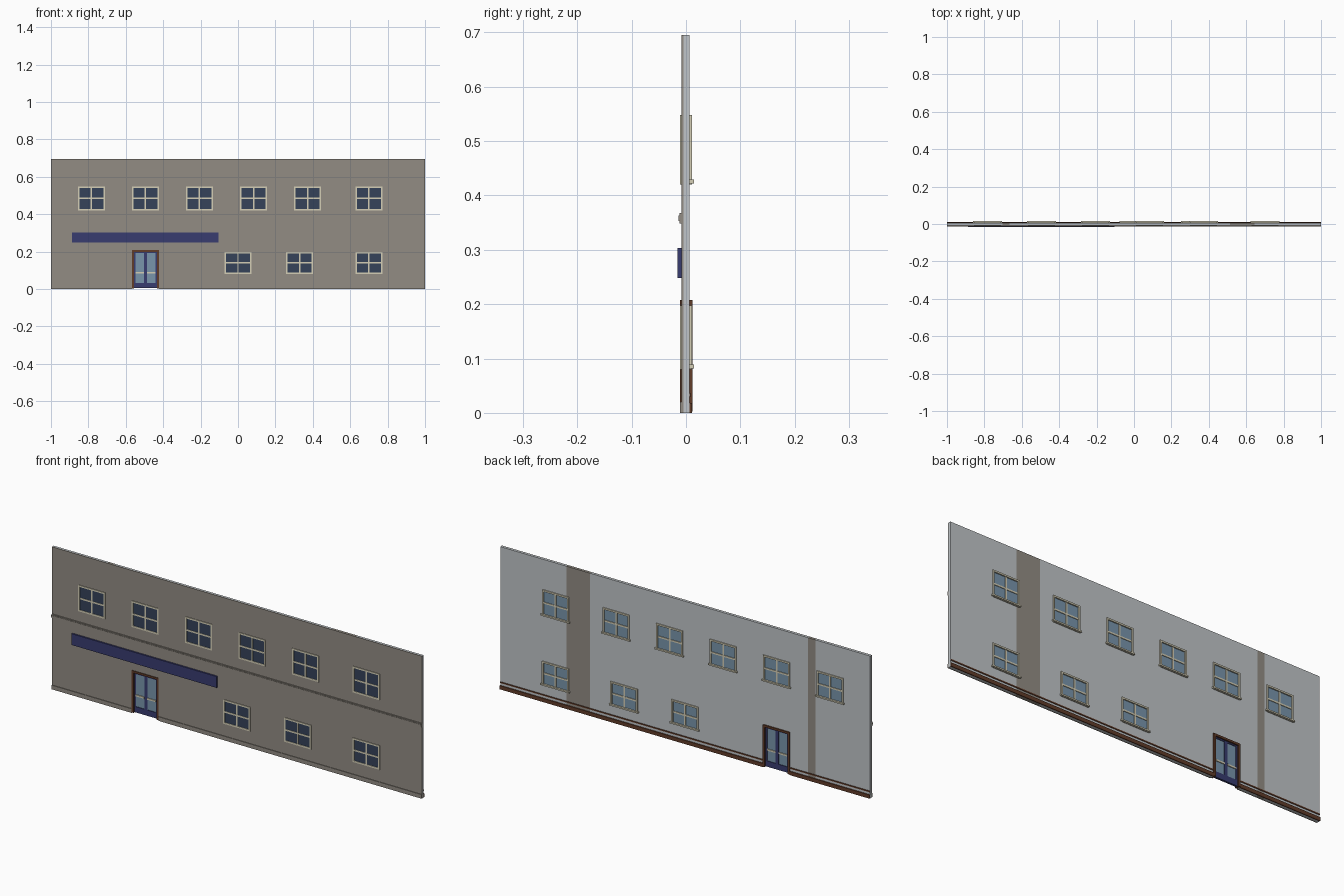
import bpy, bmesh
from mathutils import Vector

if "Cube" in bpy.data.objects:
    bpy.data.objects.remove(bpy.data.objects["Cube"])


def mat(name, r, g, b):
    m = bpy.data.materials.new(name)
    m.diffuse_color = (r, g, b, 1)
    m.use_nodes = True
    m.node_tree.nodes["Principled BSDF"].inputs["Base Color"].default_value = m.diffuse_color
    return m


TAUPE = mat("taupe render", 0.29, 0.265, 0.23)
PLASTER = mat("pale grey plaster", 0.53, 0.56, 0.58)
CREAM = mat("cream frame", 0.66, 0.62, 0.47)
DARK_GLASS = mat("dark blue glass", 0.035, 0.055, 0.10)
GLASS = mat("light blue glass", 0.19, 0.30, 0.41)
NAVY = mat("navy paint", 0.04, 0.045, 0.16)
BROWN = mat("brown wood", 0.12, 0.045, 0.022)


def finish(name, bm, mats):
    bmesh.ops.recalc_face_normals(bm, faces=bm.faces)
    me = bpy.data.meshes.new(name)
    bm.to_mesh(me)
    bm.free()
    for m in mats:
        me.materials.append(m)
    ob = bpy.data.objects.new(name, me)
    bpy.context.collection.objects.link(ob)
    return ob


def boxes(name, m, *spans):
    """One object from boxes given as (x0, x1, y0, y1, z0, z1)."""
    bm = bmesh.new()
    for x0, x1, y0, y1, z0, z1 in spans:
        lo, hi = Vector((x0, y0, z0)), Vector((x1, y1, z1))
        for v in bmesh.ops.create_cube(bm, size=1)["verts"]:
            v.co = (lo + hi) / 2 + v.co * (hi - lo)
    return finish(name, bm, [m])


def slab(name, y0, y1, holes, mats, stripes=()):
    """Wall sheet with rectangular openings; stripes take the second material."""
    xs = sorted({-1, 1, *[h[0] for h in holes], *[h[1] for h in holes],
                 *[s for st in stripes for s in st]})
    zs = sorted({0, H, *[h[2] for h in holes], *[h[3] for h in holes]})
    bm = bmesh.new()
    grid = {(x, z): bm.verts.new((x, y0, z)) for x in xs for z in zs}
    for xa, xb in zip(xs, xs[1:]):
        for za, zb in zip(zs, zs[1:]):
            cx, cz = (xa + xb) / 2, (za + zb) / 2
            if any(h[0] < cx < h[1] and h[2] < cz < h[3] for h in holes):
                continue
            bm.faces.new([grid[p] for p in ((xa, za), (xb, za), (xb, zb), (xa, zb))])
    bmesh.ops.delete(bm, geom=[v for v in bm.verts if not v.link_faces], context='VERTS')
    out = bmesh.ops.extrude_face_region(bm, geom=bm.faces[:])
    for v in out["geom"]:
        if isinstance(v, bmesh.types.BMVert):
            v.co.y = y1
    for f in bm.faces:
        cx = f.calc_center_median().x
        f.material_index = int(any(a < cx < b for a, b in stripes))
    return finish(name, bm, mats)


H = 0.695
DOOR = (-0.567, -0.423, 0.0, 0.208)
upper = [(c - 0.072, c + 0.072, 0.42, 0.548) for c in (-0.784, -0.495, -0.206, 0.083, 0.372, 0.70)]
lower = [(c - 0.073, c + 0.073, 0.08, 0.198) for c in (0.0, 0.329, 0.70)]
openings = upper + lower + [DOOR]

# Wall: outer render and inner plaster with two bare stripes
slab("outer_wall", -0.008, -0.005, openings, [TAUPE])
slab("inner_wall", -0.005, 0.006, openings, [PLASTER, TAUPE],
     [(0.514, 0.643), (-0.703, -0.665)])

# Front string course and sign board
boxes("string_course", TAUPE, (-1, 1, -0.014, -0.008, 0.353, 0.363),
      (-1, 1, -0.012, -0.008, 0.348, 0.368))
boxes("sign_board", NAVY, (-0.888, -0.104, -0.016, -0.008, 0.248, 0.303))

# Plinth in front and skirting strips behind, both broken at the door
sides = [(-1, DOOR[0]), (DOOR[1], 1)]
boxes("plinth", TAUPE, *[(a, b, -0.011, -0.008, 0, 0.02) for a, b in sides])
boxes("skirting", BROWN, *[(a, b, 0.006, d, z0, z1) for a, b in sides
                           for d, z0, z1 in ((0.011, 0, 0.018), (0.009, 0.03, 0.036))])

# Windows: frame through the wall, cross bars, two panes, inside sill
for i, (x0, x1, z0, z1) in enumerate(upper + lower):
    n, t, g = f"window_{i + 1}", 0.008, 0.004
    cx, cz = (x0 + x1) / 2, (z0 + z1) / 2
    boxes(n + "_frame", CREAM,
          (x0, x0 + t, -0.011, 0.011, z0, z1), (x1 - t, x1, -0.011, 0.011, z0, z1),
          (x0 + t, x1 - t, -0.011, 0.011, z0, z0 + t),
          (x0 + t, x1 - t, -0.011, 0.011, z1 - t, z1),
          (cx - g, cx + g, -0.0105, 0.008, z0 + t, z1 - t),
          (x0 + t, x1 - t, -0.0105, 0.008, cz - g, cz + g))
    boxes(n + "_outer_pane", DARK_GLASS, (x0 + t, x1 - t, -0.009, -0.006, z0 + t, z1 - t))
    boxes(n + "_inner_pane", GLASS, (x0 + t, x1 - t, 0.002, 0.005, z0 + t, z1 - t))
    boxes(n + "_sill", CREAM, (x0 - 0.005, x1 + 0.005, 0.006, 0.015, z0 + 0.002, z0 + 0.009))

# Double door: brown frame, navy leaves, glass and cream push bars
x0, x1, _, top = DOOR
t, cx = 0.010, (DOOR[0] + DOOR[1]) / 2
boxes("door_frame", BROWN,
      (x0, x0 + t, -0.011, 0.012, 0.003, top), (x1 - t, x1, -0.011, 0.012, 0.003, top),
      (x0 + t, x1 - t, -0.011, 0.012, top - t, top))
for n, a, b in (("left", x0 + t, cx), ("right", cx, x1 - t)):
    s = 0.008
    boxes(f"door_leaf_{n}", NAVY,
          (a, a + s, -0.005, 0.005, 0.005, top - t), (b - s, b, -0.005, 0.005, 0.005, top - t),
          (a + s, b - s, -0.005, 0.005, 0.005, 0.033),
          (a + s, b - s, -0.005, 0.005, top - t - 0.006, top - t))
    boxes(f"door_glass_{n}", GLASS, (a + s, b - s, -0.002, 0.002, 0.033, top - t - 0.006))
    boxes(f"door_push_bar_{n}", CREAM, (a + s, b - s, -0.006, 0.006, 0.084, 0.092))
